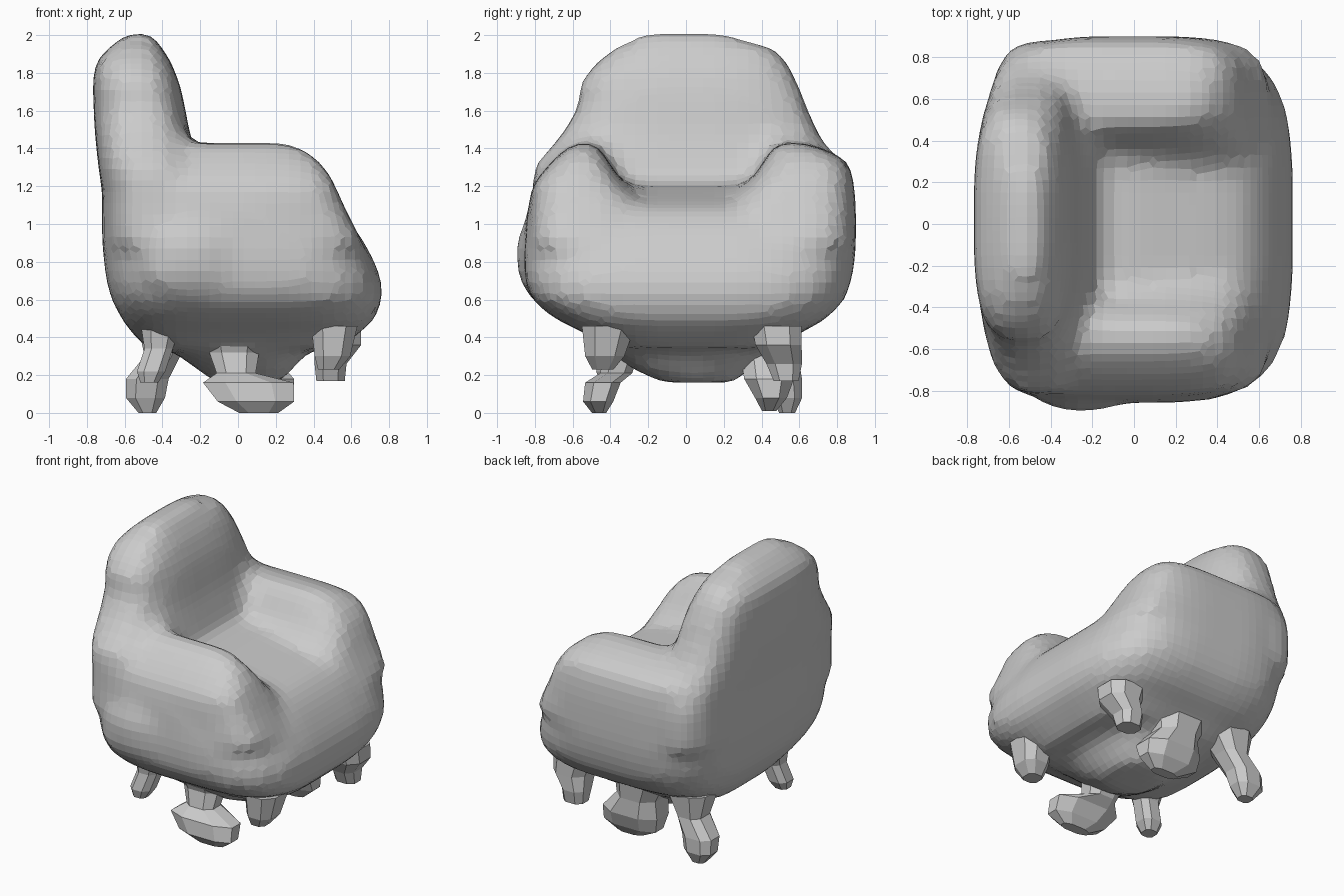
import bpy, bmesh, math


def add_loft(bm, rings, sides=32, power=3.8):
    """Closed stack of superellipse rings, each (z, x0, x1, y0, y1)."""
    loops = []
    for z, x0, x1, y0, y1 in rings:
        loop = []
        for i in range(sides):
            a = 2 * math.pi * (i + 0.5) / sides
            c, s = math.cos(a), math.sin(a)
            px = math.copysign(abs(c) ** (2 / power), c)
            py = math.copysign(abs(s) ** (2 / power), s)
            loop.append(bm.verts.new(((x0 + x1) / 2 + px * (x1 - x0) / 2,
                                      (y0 + y1) / 2 + py * (y1 - y0) / 2, z)))
        loops.append(loop)
    for lo, hi in zip(loops, loops[1:]):
        for i in range(sides):
            j = (i + 1) % sides
            bm.faces.new((lo[i], lo[j], hi[j], hi[i]))
    bm.faces.new(loops[0][::-1])
    bm.faces.new(loops[-1])


def make_object(name, bm):
    mesh = bpy.data.meshes.new(name)
    bm.normal_update()
    bm.to_mesh(mesh)
    bm.free()
    obj = bpy.data.objects.new(name, mesh)
    bpy.context.collection.objects.link(obj)
    return obj


bm = bmesh.new()

# plump base and seat, top sloping up towards the backrest
add_loft(bm, [(0.34, -0.48, 0.54, -0.42, 0.48), (0.42, -0.56, 0.64, -0.53, 0.60),
              (0.50, -0.62, 0.73, -0.70, 0.75), (0.60, -0.67, 0.765, -0.82, 0.84),
              (0.70, -0.70, 0.765, -0.855, 0.88), (0.85, -0.715, 0.70, -0.86, 0.90),
              (0.98, -0.72, 0.62, -0.85, 0.90), (1.07, -0.72, 0.53, -0.84, 0.90),
              (1.12, -0.72, 0.40, -0.83, 0.89), (1.16, -0.72, 0.20, -0.82, 0.88),
              (1.20, -0.72, -0.02, -0.80, 0.86)])

# bulge on the right flank
add_loft(bm, [(0.60, -0.42, -0.08, -0.82, -0.60), (0.72, -0.52, 0.02, -0.89, -0.60),
              (0.90, -0.50, 0.00, -0.90, -0.60), (1.05, -0.40, -0.10, -0.84, -0.60)], power=2.3)

# tall rounded backrest
add_loft(bm, [(0.90, -0.72, -0.15, -0.83, 0.88), (1.17, -0.72, -0.16, -0.82, 0.88),
              (1.30, -0.74, -0.20, -0.81, 0.81), (1.40, -0.75, -0.23, -0.72, 0.75),
              (1.50, -0.76, -0.26, -0.64, 0.69), (1.62, -0.765, -0.28, -0.57, 0.64),
              (1.75, -0.77, -0.31, -0.56, 0.59), (1.85, -0.76, -0.35, -0.48, 0.54),
              (1.93, -0.69, -0.40, -0.38, 0.47), (2.01, -0.58, -0.46, -0.22, 0.18)], power=3.2)

# armrests, highest near the inner edge and flaring down into the seat
for side, outs in ((1, (0.90, 0.90, 0.89, 0.88, 0.82, 0.64)),
                   (-1, (0.84, 0.83, 0.82, 0.74, 0.68, 0.60))):
    rows = [(0.90, 0.66, 0.22), (1.12, 0.55, 0.24), (1.20, 0.52, 0.32),
            (1.30, 0.46, 0.39), (1.36, 0.40, 0.43), (1.43, 0.28, 0.47)]
    add_loft(bm, [(z, -0.60, x1, min(side * a, side * b), max(side * a, side * b))
                  for (z, x1, a), b in zip(rows, outs)])

# sagging belly under the base
add_loft(bm, [(0.16, -0.12, 0.22, -0.12, 0.26), (0.22, -0.20, 0.28, -0.26, 0.32),
              (0.32, -0.34, 0.36, -0.42, 0.46), (0.50, -0.40, 0.40, -0.44, 0.46)], power=2.5)

# lumpy feet, each a low-poly stack from floor end to body
feet = {
    "back_right_foot": [(0.16, -0.52, -0.42, -0.46, -0.36), (0.22, -0.54, -0.38, -0.48, -0.32),
                        (0.34, -0.50, -0.34, -0.46, -0.30), (0.46, -0.52, -0.30, -0.48, -0.24)],
    "back_left_foot": [(0.00, -0.53, -0.43, 0.49, 0.58), (0.08, -0.60, -0.38, 0.45, 0.62),
                       (0.18, -0.60, -0.36, 0.42, 0.62), (0.30, -0.50, -0.30, 0.38, 0.60),
                       (0.46, -0.54, -0.20, 0.32, 0.62)],
    "front_right_foot": [(0.23, 0.42, 0.54, -0.50, -0.38), (0.30, 0.40, 0.60, -0.54, -0.32),
                         (0.46, 0.38, 0.64, -0.56, -0.26)],
    "front_left_foot": [(0.17, 0.41, 0.57, 0.46, 0.60), (0.26, 0.40, 0.58, 0.42, 0.62),
                        (0.36, 0.40, 0.66, 0.36, 0.62), (0.46, 0.36, 0.66, 0.34, 0.62)],
    "middle_right_foot": [(0.00, 0.00, 0.22, -0.50, -0.42), (0.06, -0.12, 0.31, -0.55, -0.38),
                          (0.16, -0.20, 0.31, -0.54, -0.34), (0.21, -0.12, 0.10, -0.46, -0.28),
                          (0.32, -0.16, 0.12, -0.44, -0.24), (0.46, -0.20, 0.16, -0.50, -0.20)],
    "middle_left_foot": [(0.01, 0.02, 0.22, 0.40, 0.48), (0.08, -0.12, 0.31, 0.36, 0.54),
                         (0.18, -0.14, 0.31, 0.30, 0.58), (0.30, -0.12, 0.20, 0.28, 0.58),
                         (0.46, -0.20, 0.22, 0.26, 0.60)],
}
for name, rings in feet.items():
    fm = bmesh.new()
    add_loft(fm, rings, sides=8, power=2.6)
    make_object(name, fm)

# fuse the upholstery into one soft faceted shell
body = make_object("upholstered_body", bm)
remesh = body.modifiers.new("Remesh", 'REMESH')
remesh.mode = 'VOXEL'
remesh.voxel_size = 0.06
smooth = body.modifiers.new("Smooth", 'SMOOTH')
smooth.factor = 0.5
smooth.iterations = 3
